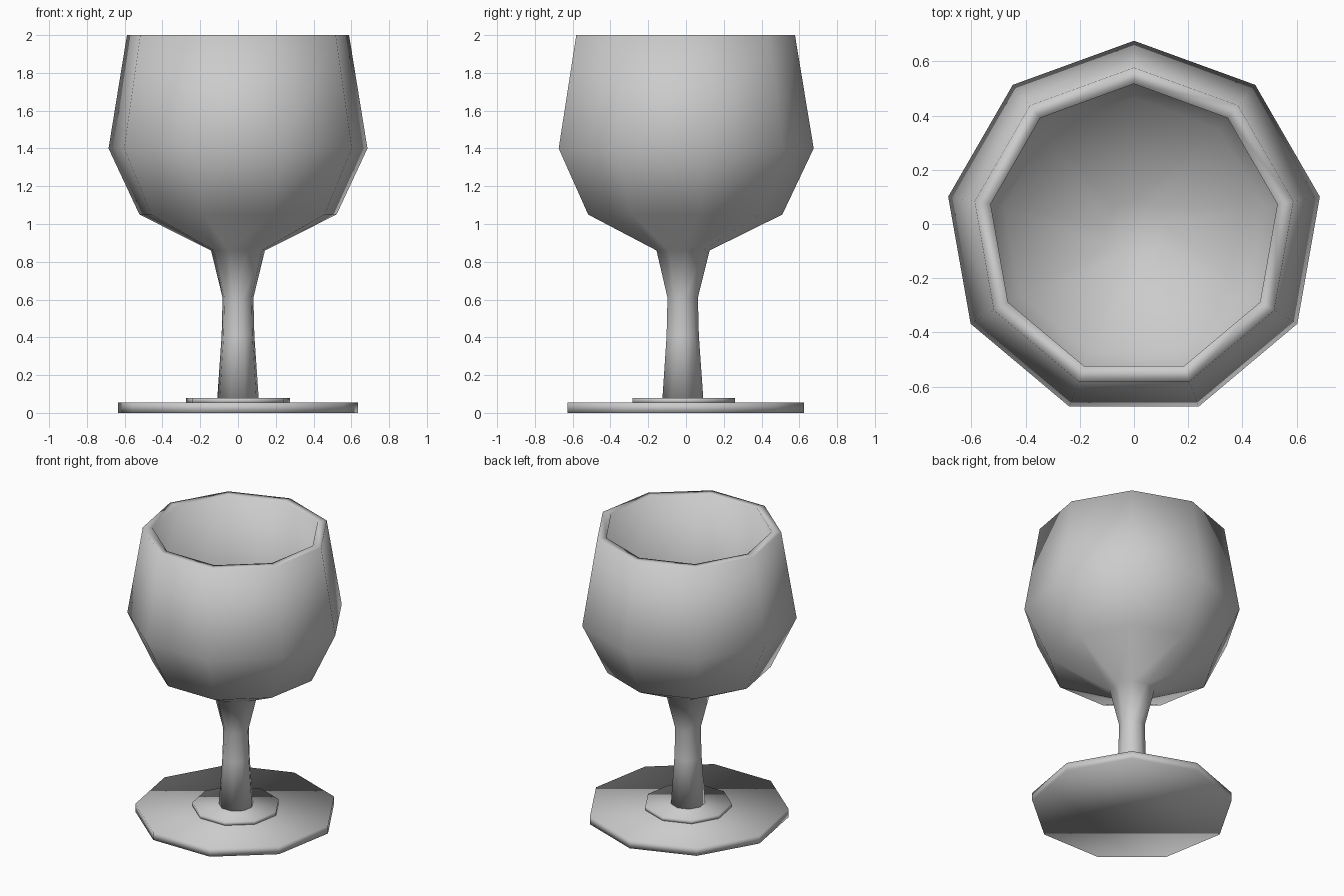
import bpy, bmesh
from math import pi, cos, sin

if "Cube" in bpy.data.objects:
    bpy.data.objects.remove(bpy.data.objects["Cube"])

SIDES = 9
CY = -0.02  # nine-sided rings have one corner at the back, so the axis sits slightly forward


def lathe(name, profile):
    """Revolve (radius, z) points; open ends with radius > 0 get an n-gon cap."""
    bm = bmesh.new()
    rings = []
    for r, z in profile:
        if r == 0:
            rings.append([bm.verts.new((0, CY, z))])
        else:
            angles = [pi / 2 + 2 * pi * i / SIDES for i in range(SIDES)]
            rings.append([bm.verts.new((r * cos(a), CY + r * sin(a), z)) for a in angles])
    for low, high in zip(rings, rings[1:]):
        for i in range(SIDES):
            j = (i + 1) % SIDES
            if len(high) == 1:
                bm.faces.new((low[i], low[j], high[0]))
            else:
                bm.faces.new((low[i], low[j], high[j], high[i]))
    for ring in (rings[0], rings[-1]):
        if len(ring) > 1:
            bm.faces.new(ring)
    bmesh.ops.recalc_face_normals(bm, faces=bm.faces)
    for f in bm.faces:
        f.smooth = True
    mesh = bpy.data.meshes.new(name)
    bm.to_mesh(mesh)
    bm.free()
    obj = bpy.data.objects.new(name, mesh)
    bpy.context.collection.objects.link(obj)
    return obj


# Flat foot and the small raised disc on it
lathe("foot", [(0.645, 0), (0.645, 0.055)])
lathe("foot_collar", [(0.28, 0.05), (0.28, 0.08)])

# Stem flowing into the bowl, over the rim and down the inner wall
lathe("stem_and_bowl", [
    (0.112, 0.07), (0.088, 0.41), (0.083, 0.61), (0.145, 0.86),
    (0.53, 1.05), (0.696, 1.40), (0.597, 2.0),
    (0.537, 2.0), (0.635, 1.40), (0.485, 1.09), (0.11, 0.91), (0, 0.90),
])
